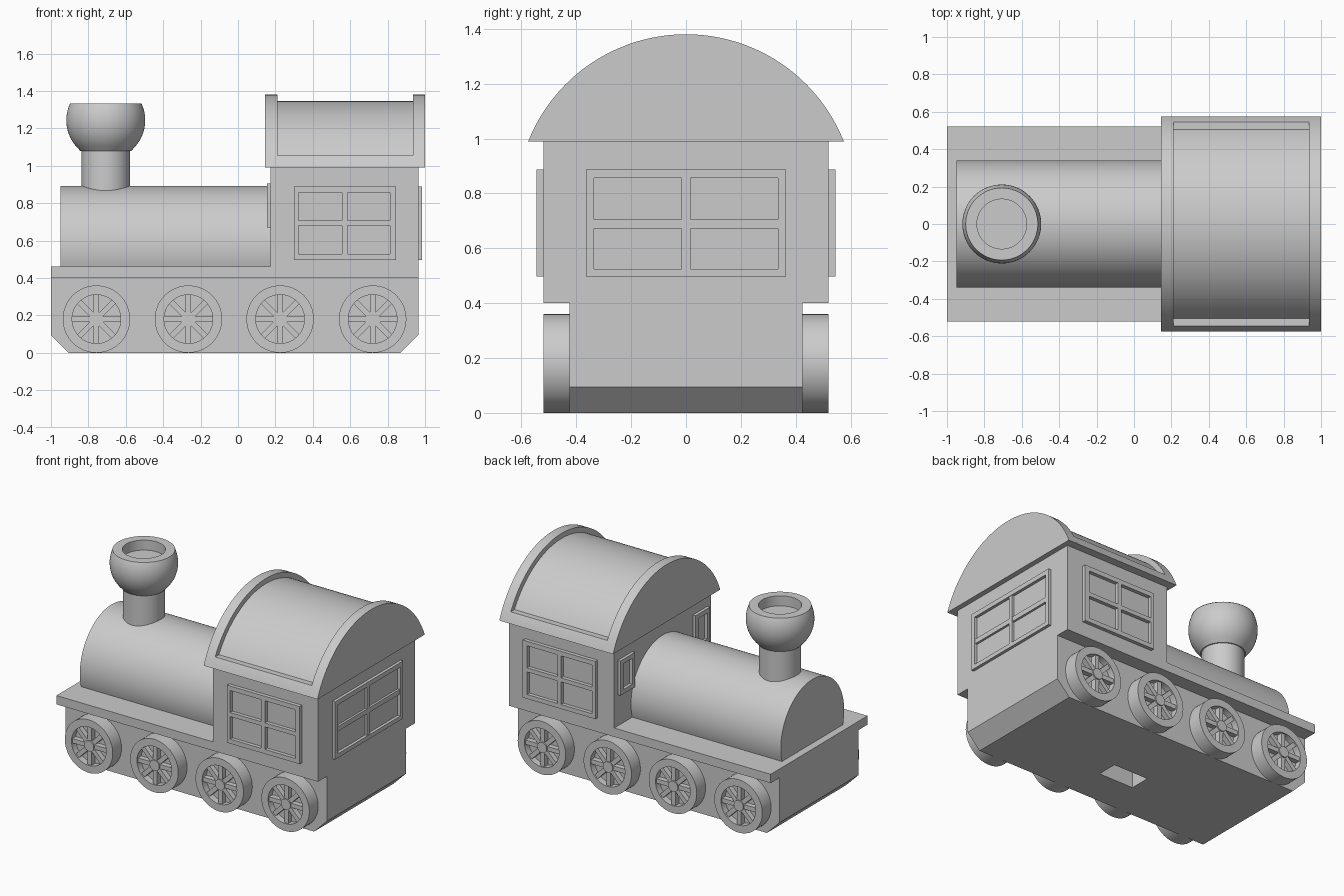
import bpy, bmesh, math
from mathutils import Vector, Matrix

if "Cube" in bpy.data.objects:
    bpy.data.objects.remove(bpy.data.objects["Cube"])

grey = bpy.data.materials.new("plain_grey")
grey.diffuse_color = (0.6, 0.6, 0.6, 1)
grey.use_nodes = True
grey.node_tree.nodes["Principled BSDF"].inputs["Base Color"].default_value = grey.diffuse_color


def finish(name, bm, smooth=False):
    """Turn a bmesh into a named, coloured object."""
    bmesh.ops.recalc_face_normals(bm, faces=bm.faces)
    me = bpy.data.meshes.new(name)
    bm.to_mesh(me)
    bm.free()
    me.materials.append(grey)
    ob = bpy.data.objects.new(name, me)
    bpy.context.collection.objects.link(ob)
    if smooth:
        bpy.ops.object.select_all(action='DESELECT')
        ob.select_set(True)
        bpy.context.view_layer.objects.active = ob
        bpy.ops.object.shade_smooth_by_angle(angle=math.radians(30))
    return ob


def extrude(bm, faces, vec):
    """Give flat faces a thickness along vec."""
    ret = bmesh.ops.extrude_face_region(bm, geom=faces, use_keep_orig=True)
    verts = [v for v in ret["geom"] if isinstance(v, bmesh.types.BMVert)]
    bmesh.ops.translate(bm, verts=verts, vec=vec)


def prism(name, pts, place, vec, smooth=False):
    """Extrude a 2D outline; place maps (u, v) to 3D."""
    bm = bmesh.new()
    f = bm.faces.new([bm.verts.new(place(u, v)) for u, v in pts])
    extrude(bm, [f], vec)
    return finish(name, bm, smooth)


def box(name, x0, x1, y0, y1, z0, z1):
    return prism(name, [(x0, y0), (x1, y0), (x1, y1), (x0, y1)],
                 lambda u, v: (u, v, z0), (0, 0, z1 - z0))


def arc(r, cz, a0, a1, n=48):
    return [(r * math.cos(a0 + (a1 - a0) * i / n), cz + r * math.sin(a0 + (a1 - a0) * i / n))
            for i in range(n + 1)]


def lathe(name, profile, matrix, closed=False, n=64):
    """Spin an (r, z) profile around z, then place it."""
    bm = bmesh.new()
    vs = [bm.verts.new((r, 0, z)) for r, z in profile]
    es = [bm.edges.new(p) for p in zip(vs, vs[1:])]
    if closed:
        es.append(bm.edges.new((vs[-1], vs[0])))
    bmesh.ops.spin(bm, geom=vs + es, cent=(0, 0, 0), axis=(0, 0, 1),
                   angle=2 * math.pi, steps=n)
    bmesh.ops.remove_doubles(bm, verts=bm.verts, dist=1e-5)
    bm.transform(matrix)
    return finish(name, bm, True)


def window(name, us, vs, place, vec):
    """Frame plate: odd cells in both directions are open panes."""
    bm = bmesh.new()
    grid = [[bm.verts.new(place(u, v)) for v in vs] for u in us]
    for i in range(len(us) - 1):
        for j in range(len(vs) - 1):
            if not (i % 2 and j % 2):
                bm.faces.new((grid[i][j], grid[i + 1][j], grid[i + 1][j + 1], grid[i][j + 1]))
    extrude(bm, bm.faces[:], vec)
    return finish(name, bm)


# Chassis with chamfered ends and a small pocket underneath
side = lambda y: (lambda u, v: (u, y, v))
body = prism("chassis", [(-0.905, 0), (0.87, 0), (0.965, 0.095), (0.965, 0.40), (-1, 0.40), (-1, 0.095)],
             side(-0.425), (0, 0.85, 0))
pocket = box("pocket_cutter", -0.13, 0.13, -0.17, -0.03, -0.1, 0.12)
pocket.hide_render = True
pocket.hide_viewport = True
cut = body.modifiers.new("pocket", 'BOOLEAN')
cut.operation = 'DIFFERENCE'
cut.solver = 'EXACT'
cut.object = pocket

# Deck and cab
box("deck", -1, 0.175, -0.52, 0.52, 0.40, 0.46)
box("cab", 0.175, 0.965, -0.52, 0.52, 0.40, 0.99)

# Boiler: round top, cut flat on the deck
end = lambda x: (lambda u, v: (x, u, v))
a = math.asin((0.46 - 0.553) / 0.34)
prism("boiler", arc(0.34, 0.553, a, math.pi - a, 64), end(-0.95), (1.125, 0, 0), True)

# Roof: two end arches and a stepped vault between them
R, CZ = 0.619, 0.761
a = math.asin((0.99 - CZ) / R)
arch = arc(R, CZ, a, math.pi - a)
prism("roof_front_arch", arch, end(0.145), (0.065, 0, 0), True)
prism("roof_back_arch", arch, end(0.935), (0.065, 0, 0), True)
lip, inner = math.asin((1.055 - CZ) / R), math.asin((1.055 - CZ) / 0.584)
vault = (arc(R, CZ, a, lip, 6) + arc(0.584, CZ, inner, math.pi - inner)
         + arc(R, CZ, math.pi - lip, math.pi - a, 6))
prism("roof_vault", vault, end(0.21), (0.725, 0, 0), True)

# Chimney: stem, and a bowl with a shallow round hole
spot = Matrix.Translation((-0.707, 0, 0))
lathe("chimney_stem", [(0, 0.80), (0.13, 0.80), (0.13, 1.09), (0, 1.09)], spot)
bowl = [(0, 1.08), (0.137, 1.08)]
bowl += [(0.211 * math.cos(t), 1.243 + 0.211 * math.sin(t))
         for t in [math.radians(-47 + 72 * i / 14) for i in range(1, 15)]]
bowl += [(0.193, 1.333), (0.133, 1.333), (0.133, 1.265), (0, 1.265)]
lathe("chimney_bowl", bowl, spot)

# Wheels: rim, recessed disc, hub and eight spokes
for s, label in ((-1, "right"), (1, "left")):
    for k, x in enumerate((-0.757, -0.265, 0.225, 0.72)):
        tag = f"{label}_{k + 1}"
        m = Matrix.Translation((x, s * 0.42, 0.18)) @ Matrix.Rotation(-s * math.pi / 2, 4, 'X')
        lathe("wheel_rim_" + tag, [(0.13, 0), (0.18, 0), (0.18, 0.10), (0.13, 0.10)], m, True)
        lathe("wheel_disc_" + tag, [(0, 0), (0.135, 0), (0.135, 0.055), (0, 0.055)], m)
        lathe("wheel_hub_" + tag, [(0, 0.05), (0.036, 0.05), (0.036, 0.098), (0, 0.098)], m, n=32)
        bm = bmesh.new()
        for i in range(8):
            spoke = (m @ Matrix.Rotation(i * math.pi / 4, 4, 'Z')
                     @ Matrix.Translation((0.082, 0, 0.07))
                     @ Matrix.Diagonal((0.10, 0.03, 0.04, 1)))
            bmesh.ops.create_cube(bm, size=1, matrix=spoke)
        finish("wheel_spokes_" + tag, bm)

# Cab windows: sides, back, and small ones beside the boiler
zs = [0.497, 0.527, 0.68, 0.708, 0.857, 0.888]
for s, label in ((-1, "right"), (1, "left")):
    window("side_window_" + label, [0.30, 0.323, 0.556, 0.585, 0.812, 0.845], zs,
           side(s * 0.515), (0, s * 0.03, 0))
    window("front_window_" + label, [s * y for y in (0.325, 0.355, 0.45, 0.48)],
           [0.67, 0.70, 0.875, 0.905], end(0.18), (-0.025, 0, 0))
window("back_window_frame", [-0.365, -0.335, 0.335, 0.365], [0.497, 0.525, 0.857, 0.888],
       end(0.96), (0.025, 0, 0))
box("back_window_post", 0.96, 0.981, -0.016, 0.016, 0.52, 0.86)
box("back_window_rail", 0.96, 0.980, -0.34, 0.34, 0.672, 0.705)
